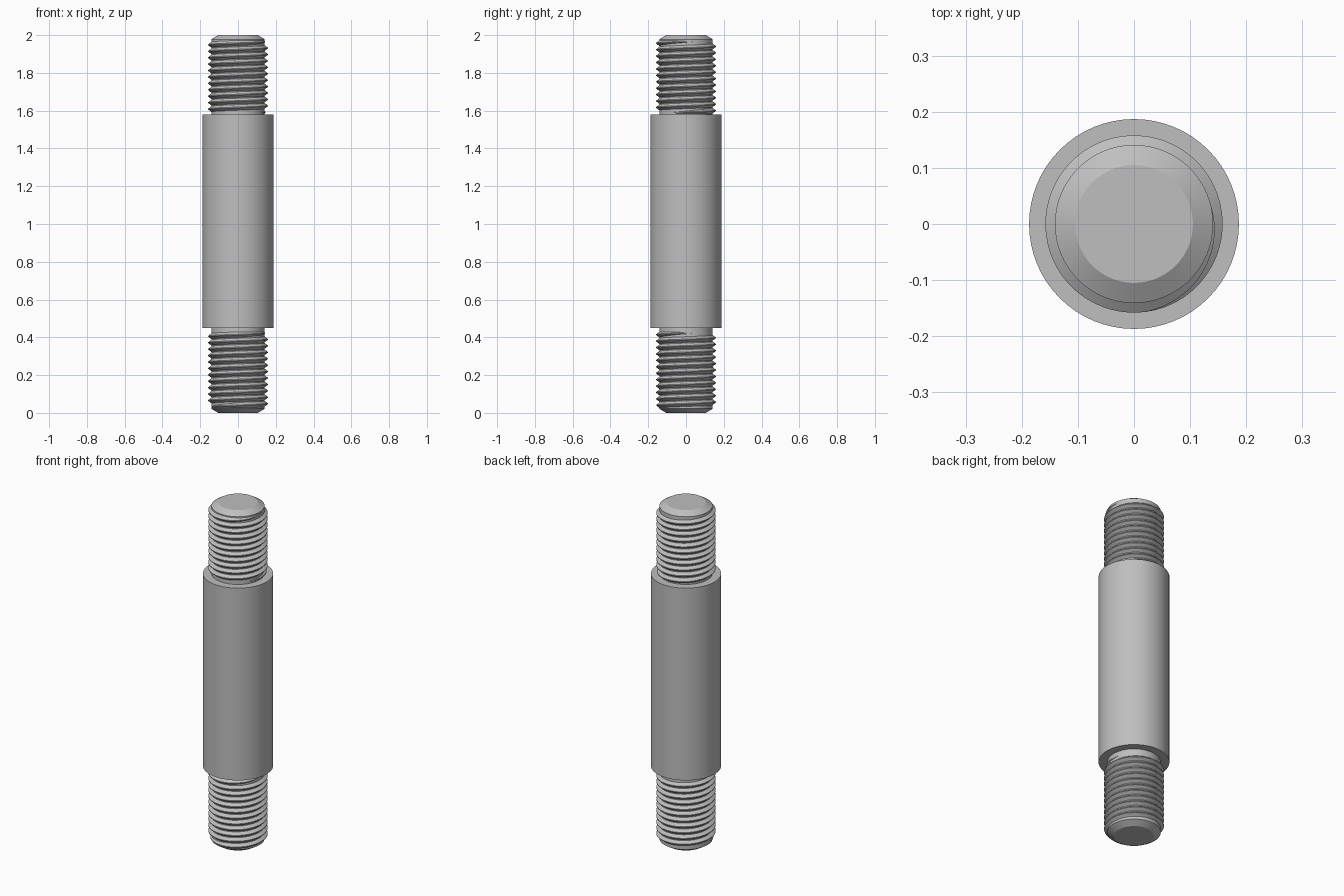
import bpy, bmesh, math

cube = bpy.data.objects.get("Cube")
if cube:
    bpy.data.objects.remove(cube)

CORE, CREST, SHANK, TIP = 0.141, 0.158, 0.187, 0.105
PITCH, STEPS = 0.034, 64

steel = bpy.data.materials.new("grey_steel")
steel.use_nodes = True
steel.diffuse_color = (0.52, 0.52, 0.52, 1)
steel.node_tree.nodes["Principled BSDF"].inputs["Base Color"].default_value = (0.52, 0.52, 0.52, 1)


def finish(name, bm, angle):
    bmesh.ops.recalc_face_normals(bm, faces=bm.faces)
    mesh = bpy.data.meshes.new(name)
    bm.to_mesh(mesh)
    bm.free()
    mesh.materials.append(steel)
    obj = bpy.data.objects.new(name, mesh)
    bpy.context.collection.objects.link(obj)
    bpy.ops.object.select_all(action="DESELECT")
    obj.select_set(True)
    bpy.context.view_layer.objects.active = obj
    bpy.ops.object.shade_smooth_by_angle(angle=math.radians(angle))


def lathe(name, profile):
    """Closed round bar from (radius, height) points."""
    bm = bmesh.new()
    rings = []
    for r, z in profile:
        rings.append([bm.verts.new((r * math.cos(a), r * math.sin(a), z))
                      for a in (math.tau * i / STEPS for i in range(STEPS))])
    for low, high in zip(rings, rings[1:]):
        for i in range(STEPS):
            j = (i + 1) % STEPS
            bm.faces.new((low[i], low[j], high[j], high[i]))
    bm.faces.new(rings[0])
    bm.faces.new(rings[-1])
    finish(name, bm, 20)


def thread(name, z_top, turns, end_angle):
    """Right-handed helical ridge that fades into the core at both ends."""
    bm = bmesh.new()
    count = int(turns * STEPS)
    fade = STEPS * 0.3
    root = CORE - 0.002
    previous = None
    for i in range(count + 1):
        a = end_angle - math.tau * (count - i) / STEPS
        z = z_top - PITCH * (count - i) / STEPS
        k = min(1, i / fade, (count - i) / fade)
        tip = root + (CREST - root) * k
        half = PITCH * (0.06 + 0.42 * k)
        flat = PITCH * 0.06
        section = [bm.verts.new((r * math.cos(a), r * math.sin(a), z + dz))
                   for r, dz in ((root, -half), (tip, -flat), (tip, flat), (root, half))]
        if previous:
            for j in range(3):
                bm.faces.new((previous[j], section[j], section[j + 1], previous[j + 1]))
        previous = section
    finish(name, bm, 30)


# Plain middle shank
lathe("shank", [(SHANK, 0.45), (SHANK, 1.58)])

# Chamfered end studs, each with its thread
lathe("lower_core", [(TIP, 0), (CORE, 0.022), (CORE, 0.47)])
lathe("upper_core", [(CORE, 1.56), (CORE, 1.978), (TIP, 2)])
thread("lower_thread", 0.425, 11.6, math.radians(25))
thread("upper_thread", 1.968, 11.2, math.radians(25))
